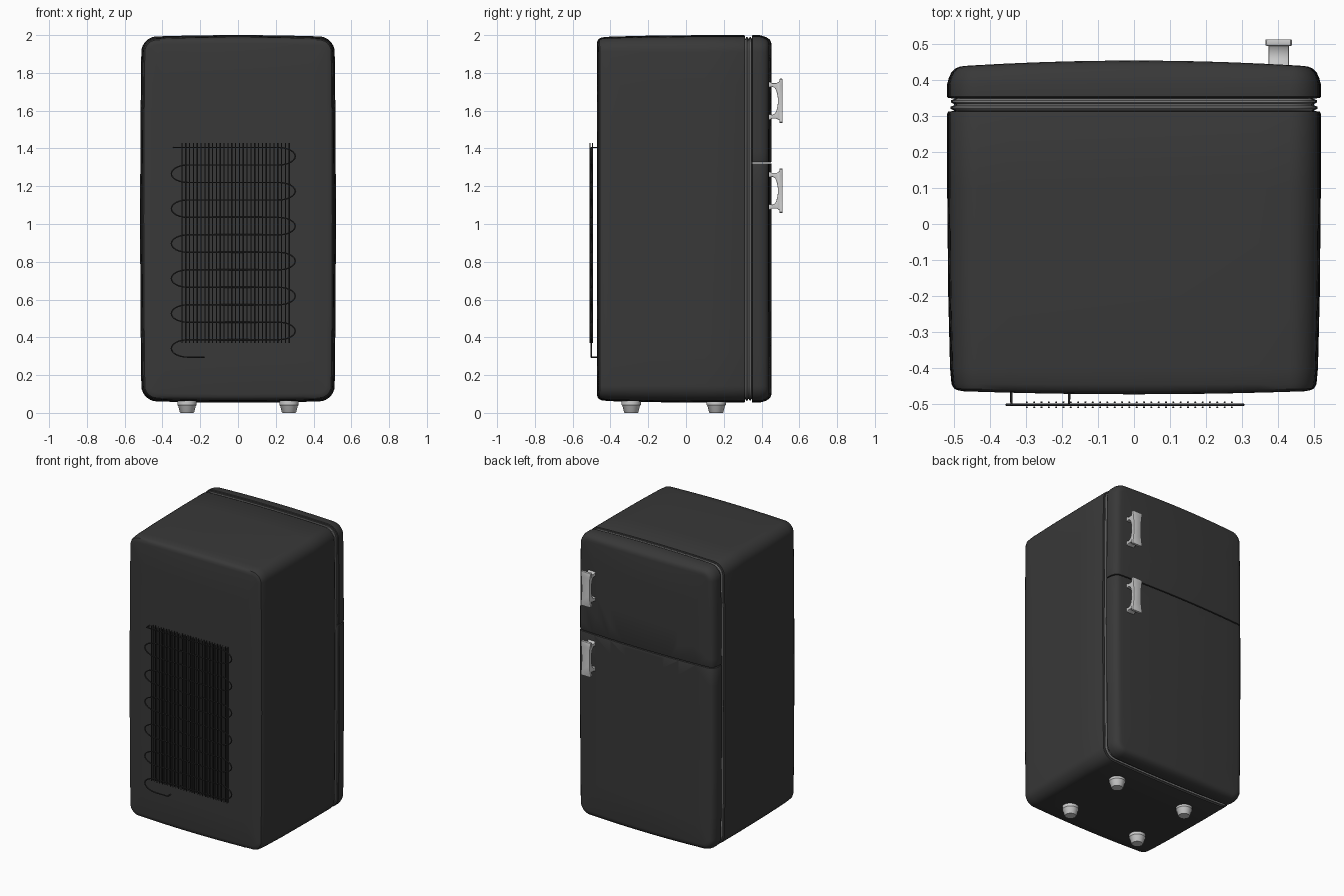
import bpy, bmesh, math
from mathutils import Vector

if "Cube" in bpy.data.objects:
    bpy.data.objects.remove(bpy.data.objects["Cube"])

HW, HH, ZC = 0.518, 0.973, 1.027     # half width, half height, centre height


def material(name, v):
    m = bpy.data.materials.new(name)
    m.diffuse_color = (v, v, v, 1)
    m.use_nodes = True
    m.node_tree.nodes["Principled BSDF"].inputs["Base Color"].default_value = m.diffuse_color
    return m


ENAMEL = material("enamel", 0.04)
RUBBER = material("gasket_grey", 0.2)
WIRE = material("wire", 0.03)


def finish(bm, name, mat=None, angle=35):
    bmesh.ops.recalc_face_normals(bm, faces=bm.faces)
    me = bpy.data.meshes.new(name)
    bm.to_mesh(me)
    bm.free()
    ob = bpy.data.objects.new(name, me)
    bpy.context.collection.objects.link(ob)
    if mat:
        me.materials.append(mat)
    bpy.ops.object.select_all(action='DESELECT')
    ob.select_set(True)
    bpy.context.view_layer.objects.active = ob
    bpy.ops.object.shade_smooth_by_angle(angle=math.radians(angle))
    return ob


def outline(inset):
    """Rounded rectangle in x/z with gently bulging sides."""
    w, h, r = HW - inset, HH - inset, max(0.08 - inset, 0.025)
    pts = []
    for cx, cz, a0 in ((1, 1, 0), (-1, 1, 90), (-1, -1, 180), (1, -1, 270)):
        for i in range(8):
            a = math.radians(a0 + 90 * i / 7)
            pts.append((cx * (w - r) + r * math.cos(a), cz * (h - r) + r * math.sin(a)))
    full = []
    for i, p in enumerate(pts):
        full.append(p)
        if i % 8 == 7:
            q = pts[(i + 1) % len(pts)]
            full += [(p[0] + (q[0] - p[0]) * t / 10, p[1] + (q[1] - p[1]) * t / 10)
                     for t in range(1, 10)]
    return [(x * (1 - 0.014 * (z / HH) ** 2), z * (1 - 0.01 * (x / HW) ** 2)) for x, z in full]


def loft(sections):
    """Sections: (y, inset, crown, scale), joined along y and closed at both ends."""
    bm = bmesh.new()
    rings = []
    for y, inset, crown, s in sections:
        rings.append([bm.verts.new((x * s, y - crown * (x * s / HW) ** 2, ZC + z * s))
                      for x, z in outline(inset)])
    n = len(rings[0])
    for a, b in zip(rings, rings[1:]):
        for i in range(n):
            bm.faces.new((a[i], a[(i + 1) % n], b[(i + 1) % n], b[i]))
    bm.faces.new(rings[0])
    bm.faces.new(rings[-1])
    bmesh.ops.recalc_face_normals(bm, faces=bm.faces)
    return bm


# cabinet with a softly crowned back
back = [(-0.472, 0.045, -0.01, s) for s in (0.05, 0.3, 0.55, 0.8, 1)]
sides = [(-0.469, 0.03, -0.009, 1), (-0.461, 0.019, -0.005, 1), (-0.445, 0.012, -0.002, 1),
         (-0.4, 0.008, 0, 1), (-0.2, 0.003, 0, 1), (0.1, 0.0, 0, 1), (0.305, 0, 0, 1),
         (0.312, 0.003, 0, 1), (0.313, 0.02, 0, 1)]
finish(loft(back + sides), "cabinet", ENAMEL)

# ribbed gasket between cabinet and doors
ribs = [(0.308, 0.03), (0.316, 0.016), (0.320, 0.009), (0.325, 0.009), (0.329, 0.019),
        (0.333, 0.019), (0.337, 0.011), (0.343, 0.011), (0.347, 0.02), (0.352, 0.03)]
finish(loft([(y, i, 0, 1) for y, i in ribs]), "door_gasket", RUBBER)

# one door shell, cut into freezer and fridge doors
shell = [(0.348, 0.02, 0, 1), (0.349, 0.004, 0, 1), (0.353, 0, 0, 1), (0.388, 0, 0, 1),
         (0.405, 0.004, 0.002, 1), (0.425, 0.011, 0.006, 1), (0.442, 0.022, 0.012, 1),
         (0.450, 0.035, 0.016, 1), (0.453, 0.05, 0.018, 1)]
shell += [(0.453, 0.05, 0.018, s) for s in (0.8, 0.55, 0.3, 0.05)]
for name, z, sign in (("freezer_door", 1.326, 1), ("fridge_door", 1.321, -1)):
    bm = loft(shell)
    cut = bmesh.ops.bisect_plane(bm, geom=bm.verts[:] + bm.edges[:] + bm.faces[:],
                                 plane_co=(0, 0, z), plane_no=(0, 0, -sign), clear_outer=True)
    edges = [e for e in cut["geom_cut"] if isinstance(e, bmesh.types.BMEdge)]
    bmesh.ops.edgenet_fill(bm, edges=edges)
    bmesh.ops.recalc_face_normals(bm, faces=bm.faces)
    bmesh.ops.bevel(bm, geom=edges, offset=0.004, segments=2, profile=0.5, affect='EDGES')
    finish(bm, name, ENAMEL)


def prism(bm, pts, axis, lo, hi):
    """Extrude a closed 2D profile along one axis."""
    def place(p, d):
        return (d, p[0], p[1]) if axis == 'x' else (p[0], d, p[1])
    a = [bm.verts.new(place(p, lo)) for p in pts]
    b = [bm.verts.new(place(p, hi)) for p in pts]
    new = [bm.faces.new(a), bm.faces.new(b)]
    for i in range(len(pts)):
        j = (i + 1) % len(pts)
        new.append(bm.faces.new((a[i], a[j], b[j], b[i])))
    bmesh.ops.recalc_face_normals(bm, faces=new)
    rim = set(new[0].edges) | set(new[1].edges)
    bmesh.ops.bevel(bm, geom=list(rim), offset=0.003, segments=2, profile=0.5, affect='EDGES')


# door handles: C-shaped bracket with a waisted front plate
outer = [(0.503, 0.108), (0.490, 0.100), (0.478, 0.094), (0.456, 0.094), (0.446, 0.100), (0.430, 0.101)]
inner = [(0.430, 0.070), (0.458, 0.074), (0.470, 0.068), (0.478, 0.054), (0.483, 0.035), (0.486, 0.015)]
half = outer + inner
plate = [(0.029, 0), (0.030, 0.04), (0.033, 0.08), (0.037, 0.100), (0.037, 0.112), (0.033, 0.117)]
right = [(x, -z) for x, z in plate[:0:-1]] + plate
for name, zc in (("freezer_handle", 1.652), ("fridge_handle", 1.176)):
    bm = bmesh.new()
    prism(bm, [(y, zc + z) for y, z in half] + [(y, zc - z) for y, z in reversed(half)],
          'x', 0.373, 0.429)
    rim = [(0.401 + x, zc + z) for x, z in right] + [(0.401 - x, zc + z) for x, z in reversed(right)]
    prism(bm, rim, 'y', 0.494, 0.512)
    finish(bm, name)

# four turned feet
foot = [(0.034, 0), (0.038, 0.004), (0.046, 0.036), (0.051, 0.042), (0.051, 0.075)]
for fx in (-0.27, 0.27):
    for fy in (-0.29, 0.16):
        bm = bmesh.new()
        rings = [[bm.verts.new((fx + r * math.cos(math.tau * i / 24),
                                fy + r * math.sin(math.tau * i / 24), z)) for i in range(24)]
                 for r, z in foot]
        for a, b in zip(rings, rings[1:]):
            for i in range(24):
                bm.faces.new((a[i], a[(i + 1) % 24], b[(i + 1) % 24], b[i]))
        bm.faces.new(rings[0])
        bm.faces.new(rings[-1])
        finish(bm, "foot")


def tubes(name, paths, radius):
    cu = bpy.data.curves.new(name, 'CURVE')
    cu.dimensions = '3D'
    cu.bevel_depth, cu.bevel_resolution, cu.use_fill_caps = radius, 1, True
    for path in paths:
        sp = cu.splines.new('POLY')
        sp.points.add(len(path) - 1)
        for p, co in zip(sp.points, path):
            p.co = (*co, 1)
    ob = bpy.data.objects.new(name, cu)
    cu.materials.append(WIRE)
    bpy.context.collection.objects.link(ob)


# serpentine condenser pipe on the back
Y, PITCH = -0.501, 0.0925
path = [(-0.34, -0.46, 1.405), (-0.34, Y, 1.405)]
for k in range(12):
    side, cx = (1, 0.215) if k % 2 == 0 else (-1, -0.265)
    zc = 1.405 - PITCH * (k + 0.5)
    for i in range(13):
        a = math.pi * i / 12
        path.append((cx + side * 0.088 * math.sin(a), Y, zc + PITCH / 2 * math.cos(a)))
path += [(-0.18, Y, 0.295), (-0.18, -0.46, 0.295)]
tubes("condenser_pipe", [path], 0.004)

# two layers of vertical wires sandwiching the pipe
wires = [[(-0.297 + 0.0203 * i, y, 0.37), (-0.297 + 0.0203 * i, y, 1.43)]
         for i in range(29) for y in (-0.494, -0.508)]
tubes("condenser_wires", wires, 0.003)
